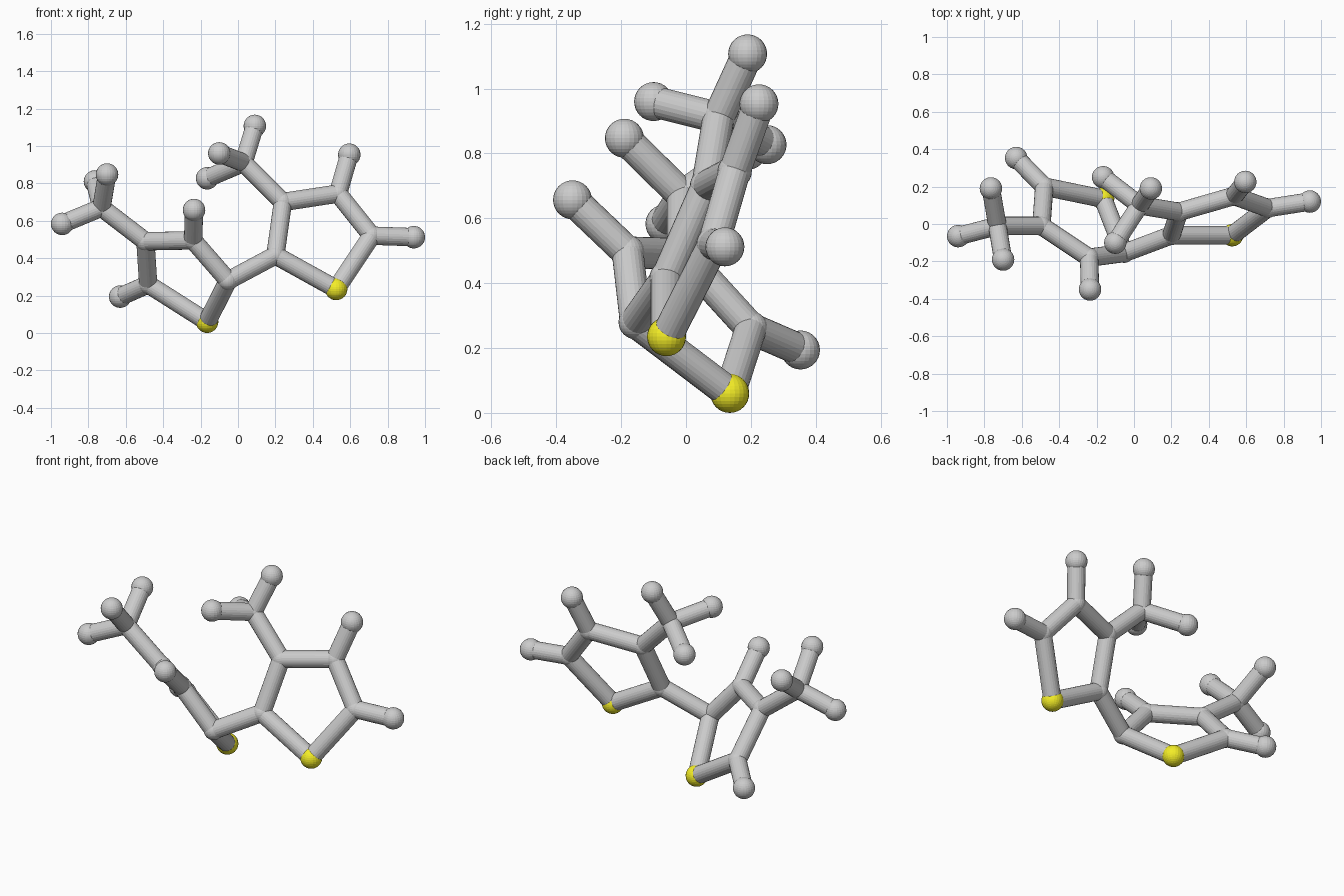
import bpy
from mathutils import Vector

if "Cube" in bpy.data.objects:
    bpy.data.objects.remove(bpy.data.objects["Cube"])

BALL, JOINT, ROD = 0.06, 0.053, 0.049

yellow = bpy.data.materials.new("yellow")
yellow.diffuse_color = (0.9, 0.85, 0.02, 1)
yellow.use_nodes = True
yellow.node_tree.nodes["Principled BSDF"].inputs["Base Color"].default_value = yellow.diffuse_color

# Ball positions: s = sulphur, c = carbon, h = hydrogen, m = methyl carbon
right_half = {
    "s": (0.525, -0.06, 0.235), "c1": (0.20, -0.06, 0.415),
    "c2": (0.24, 0.065, 0.70), "c3": (0.535, 0.15, 0.745),
    "c4": (0.715, 0.085, 0.52),
    "h3": (0.595, 0.225, 0.953), "h4": (0.94, 0.12, 0.512),
    "m": (0.03, 0.10, 0.91),
    "hm1": (0.09, 0.19, 1.107), "hm2": (-0.10, -0.10, 0.96),
    "hm3": (-0.165, 0.25, 0.827),
}
left_half = {
    "s": (-0.165, 0.135, 0.06), "c1": (-0.053, -0.155, 0.28),
    "c2": (-0.24, -0.18, 0.495), "c3": (-0.495, -0.01, 0.49),
    "c4": (-0.48, 0.20, 0.26),
    "h2": (-0.235, -0.35, 0.657), "h4": (-0.63, 0.353, 0.194),
    "m": (-0.73, -0.01, 0.67),
    "hm1": (-0.70, -0.19, 0.847), "hm2": (-0.765, 0.19, 0.81),
    "hm3": (-0.94, -0.065, 0.583),
}
ring = [("s", "c1"), ("c1", "c2"), ("c2", "c3"), ("c3", "c4"), ("c4", "s")]
methyl = [("m", "hm1"), ("m", "hm2"), ("m", "hm3")]


def ball(name, pos, radius):
    bpy.ops.mesh.primitive_uv_sphere_add(segments=24, ring_count=16, radius=radius, location=pos)
    bpy.context.object.name = name
    return bpy.context.object


def rod(name, a, b):
    a, b = Vector(a), Vector(b)
    d = b - a
    bpy.ops.mesh.primitive_cylinder_add(vertices=24, radius=ROD, depth=d.length, location=(a + b) / 2)
    ob = bpy.context.object
    ob.name = name
    ob.rotation_euler = d.to_track_quat('Z', 'Y').to_euler()


def half(side, atoms, branches):
    # Balls
    for key, pos in atoms.items():
        kind = {"s": "sulphur", "h": "hydrogen"}.get(key[0], "carbon")
        ob = ball(f"{side}_{kind}_{key}", pos, JOINT if kind == "carbon" else BALL)
        if kind == "sulphur":
            ob.data.materials.append(yellow)
    # Rods
    for a, b in ring + methyl + branches:
        rod(f"{side}_bond_{a}_{b}", atoms[a], atoms[b])


half("right", right_half, [("c2", "m"), ("c3", "h3"), ("c4", "h4")])
half("left", left_half, [("c3", "m"), ("c2", "h2"), ("c4", "h4")])

# Rod joining the two rings
rod("linking_bond", left_half["c1"], right_half["c1"])
